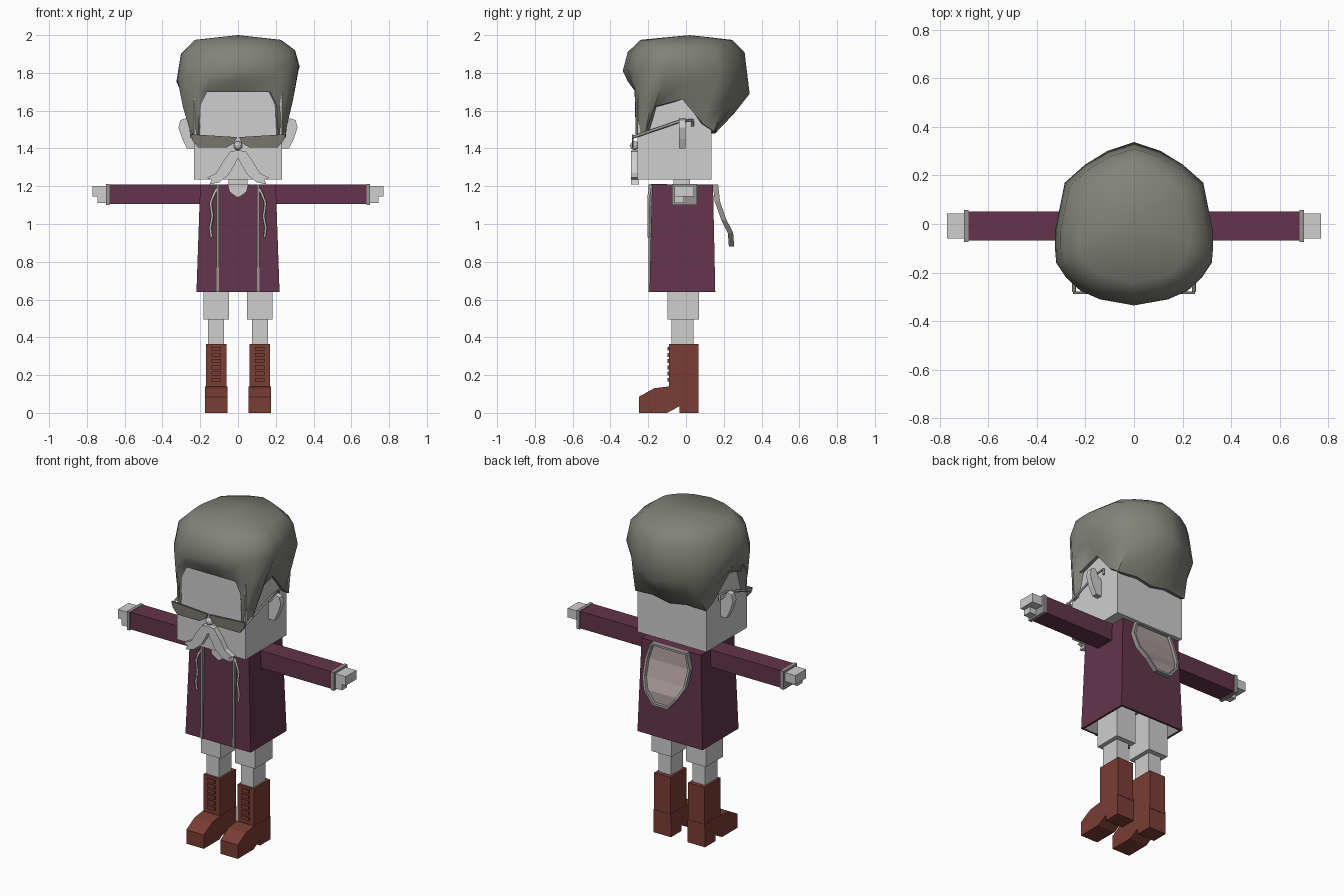
import bpy, bmesh, math
from mathutils import Vector

cube = bpy.data.objects.get("Cube")
if cube:
    bpy.data.objects.remove(cube, do_unlink=True)


def material(name, rgb):
    m = bpy.data.materials.new(name)
    m.use_nodes = True
    m.diffuse_color = (*rgb, 1)
    m.node_tree.nodes["Principled BSDF"].inputs["Base Color"].default_value = (*rgb, 1)
    return m


PALE = material("pale_grey", (.62, .62, .62))
COAT = material("plum_cloth", (.125, .035, .07))
BOOT = material("brown_leather", (.195, .047, .035))
HAIR = material("ash_hair", (.22, .23, .19))
LENS = material("smoked_lens", (.19, .18, .15))
TRIM = material("trim_grey", (.32, .30, .30))
LINING = material("dusty_lining", (.40, .32, .32))


def finish(name, bm, *mats):
    bmesh.ops.recalc_face_normals(bm, faces=bm.faces)
    mesh = bpy.data.meshes.new(name)
    bm.to_mesh(mesh)
    bm.free()
    for m in mats:
        mesh.materials.append(m)
    ob = bpy.data.objects.new(name, mesh)
    bpy.context.collection.objects.link(ob)
    return ob


def box(name, x, y, z, mat):
    bm = bmesh.new()
    bmesh.ops.create_cube(bm, size=1)
    for v in bm.verts:
        v.co = [lo + (c + .5) * (hi - lo) for c, (lo, hi) in zip(v.co, (x, y, z))]
    return finish(name, bm, mat)


def prism(name, pts, axis, lo, hi, mat):
    """Extrude a flat profile along x or y; the profile uses the other two axes."""
    bm = bmesh.new()
    place = (lambda a, b: (lo, a, b)) if axis == "x" else (lambda a, b: (a, lo, b))
    face = bm.faces.new([bm.verts.new(place(*p)) for p in pts])
    out = bmesh.ops.extrude_face_region(bm, geom=[face])["geom"]
    step = Vector((hi - lo, 0, 0) if axis == "x" else (0, hi - lo, 0))
    bmesh.ops.translate(bm, vec=step, verts=[g for g in out if isinstance(g, bmesh.types.BMVert)])
    return finish(name, bm, mat)


def cord(name, pts, radius, mat):
    cu = bpy.data.curves.new(name, "CURVE")
    cu.dimensions = "3D"
    cu.bevel_depth = radius
    cu.bevel_resolution = 0
    cu.use_fill_caps = True
    sp = cu.splines.new("POLY")
    sp.points.add(len(pts) - 1)
    for p, co in zip(sp.points, pts):
        p.co = (*co, 1)
    cu.materials.append(mat)
    ob = bpy.data.objects.new(name, cu)
    bpy.context.collection.objects.link(ob)


def span(s, a, b):
    return tuple(sorted((s * a, s * b)))


# Paired limbs, boots and face parts
FOOT = [(-.25, 0), (-.25, .085), (-.17, .13), (-.09, .14), (.065, .14),
        (.065, 0), (-.035, 0), (-.035, .035), (-.1, 0)]
EAR = [(.22, 1.40), (.27, 1.40), (.295, 1.45), (.315, 1.51), (.305, 1.55),
       (.275, 1.56), (.255, 1.52), (.22, 1.49)]
LENS_SHAPE = [(.005, 1.46), (.25, 1.475), (.24, 1.44), (.21, 1.405), (.06, 1.405), (.02, 1.43)]
MOUSTACHE = [(0, 1.39), (.04, 1.385), (.08, 1.33), (.115, 1.27), (.165, 1.245),
             (.14, 1.235), (.15, 1.21), (.1, 1.22), (.05, 1.26), (.02, 1.31), (0, 1.35)]
for side, s in (("left", 1), ("right", -1)):
    box(side + "_shorts", span(s, .048, .183), (-.098, .07), (.495, .78), PALE)
    box(side + "_shin", span(s, .073, .158), (-.077, .04), (.34, .5), PALE)
    box(side + "_boot_shaft", span(s, .06, .17), (-.09, .065), (.13, .365), BOOT)
    prism(side + "_boot_foot", FOOT, "x", *span(s, .056, .174), BOOT)
    box(side + "_boot_strap", span(s, .057, .173), (-.094, .067), (.125, .14), BOOT)
    for i in range(6):
        z = .165 + i * .033
        box(f"{side}_boot_lace_{i}", span(s, .09, .14), (-.098, -.088), (z, z + .02), BOOT)
    box(side + "_sleeve", span(s, .18, .685), (-.068, .052), (1.105, 1.21), COAT)
    box(side + "_cuff", span(s, .68, .7), (-.074, .057), (1.1, 1.212), TRIM)
    box(side + "_palm", span(s, .69, .77), (-.06, .043), (1.145, 1.2), PALE)
    box(side + "_thumb", span(s, .69, .745), (-.06, -.01), (1.11, 1.147), PALE)
    prism(side + "_ear", [(s * x, z) for x, z in EAR], "y", -.037, -.003, PALE)
    prism(side + "_lens", [(s * x, z) for x, z in LENS_SHAPE], "y", -.287, -.277, LENS)
    cord(side + "_temple", [(s * .246, -.28, 1.46), (s * .25, -.03, 1.545),
                            (s * .25, .035, 1.55), (s * .25, .035, 1.515)], .008, TRIM)
    prism(side + "_moustache", [(s * x, z) for x, z in MOUSTACHE], "y", -.29, -.25, PALE)
    box(side + "_coat_trim", span(s, .1, .114), (-.198, -.175), (.64, 1.21), TRIM)
    cord(side + "_drawstring", [(s * .11, -.19, 1.19), (s * .13, -.197, 1.15), (s * .145, -.198, 1.11),
                                (s * .135, -.198, 1.04), (s * .147, -.198, .98),
                                (s * .14, -.198, .93)], .007, PALE)

# Head, neck and nose
box("head", (-.232, .232), (-.257, .135), (1.235, 1.76), PALE)
box("neck", (-.05, .05), (-.065, .02), (1.15, 1.25), PALE)
prism("neckline", [(-.055, 1.211), (-.045, 1.17), (0, 1.142), (.045, 1.17), (.055, 1.211)],
      "y", -.189, -.1, PALE)
bm = bmesh.new()
bmesh.ops.create_icosphere(bm, subdivisions=2, radius=.024)
bmesh.ops.translate(bm, vec=(0, -.272, 1.415), verts=bm.verts)
finish("nose", bm, PALE)

# Tapered coat, hollow and lined below
bm = bmesh.new()
bmesh.ops.create_cube(bm, size=1)
for v in bm.verts:
    top = v.co.z > 0
    v.co = (v.co.x * (.4 if top else .44),
            (.143 if top else .155) if v.co.y > 0 else (-.18 if top else -.193),
            1.21 if top else .64)
bmesh.ops.recalc_face_normals(bm, faces=bm.faces)
base = min(bm.faces, key=lambda f: f.calc_center_median().z)
bmesh.ops.inset_individual(bm, faces=[base], thickness=.018)
walls = set(bm.faces)
out = bmesh.ops.extrude_face_region(bm, geom=[base])["geom"]
bmesh.ops.translate(bm, vec=(0, 0, .12), verts=[g for g in out if isinstance(g, bmesh.types.BMVert)])
if base.is_valid:
    bm.faces.remove(base)
for f in bm.faces:
    f.material_index = 0 if f in walls else 1
finish("coat", bm, COAT, TRIM)

# Hood hanging down the back, with a sunken lining
HOOD = [(1.21, .12, .17), (1.12, .15, .18), (1.02, .145, .215), (.95, .11, .25), (.88, .05, .255)]
bm = bmesh.new()
rows = [[bm.verts.new((x, y - d, z)) for x, d in ((-w, 0), (w, 0), (w, .028), (-w, .028))]
        for z, w, y in HOOD]
back = []
for a, b in zip(rows, rows[1:]):
    for i in range(4):
        f = bm.faces.new((a[i], a[(i + 1) % 4], b[(i + 1) % 4], b[i]))
        if i == 0:
            back.append(f)
bm.faces.new(rows[0])
bm.faces.new(rows[-1])
bmesh.ops.recalc_face_normals(bm, faces=bm.faces)
bmesh.ops.inset_region(bm, faces=back, thickness=.014)
bmesh.ops.inset_region(bm, faces=back, thickness=.004, depth=-.016)
for f in back:
    f.material_index = 1
finish("hood", bm, TRIM, LINING)

# Swept hair: each column is widest point (x, y, z) and lower edge (x, y, z)
COLUMNS = [(0, -.335, 1.81, 0, -.268, 1.70), (.14, -.31, 1.81, .17, -.268, 1.70),
           (.22, -.275, 1.81, .205, -.268, 1.63), (.28, -.22, 1.81, .212, -.266, 1.46),
           (.32, -.16, 1.8, .25, -.215, 1.48), (.325, -.1, 1.8, .25, -.17, 1.62),
           (.325, -.03, 1.79, .25, -.02, 1.66), (.285, .17, 1.76, .25, .09, 1.53),
           (.2, .245, 1.74, .24, .148, 1.49), (.11, .3, 1.71, .11, .155, 1.5),
           (0, .337, 1.69, 0, .155, 1.48)]
full = COLUMNS + [(-c[0], *c[1:3], -c[3], *c[4:]) for c in COLUMNS[-2:0:-1]]
bm = bmesh.new()
rings = [[] for _ in range(6)]
for x, y, z, bx, by, bz in full:
    z += .12 * x
    mid = .55 if by > .05 else .6
    spots = [(bx * .85, by * .85, bz), (bx, by, bz),
             (bx + (x - bx) * mid, by + (y - by) * mid, bz + (z - bz) * .5),
             (x, y, z), (x * .93, y * .92, 1.91 + .03 * x), (x * .7, y * .72, 1.975)]
    for ring, p in zip(rings, spots):
        ring.append(bm.verts.new(p))
n = len(full)
for lo, hi in zip(rings, rings[1:]):
    for i in range(n):
        bm.faces.new((lo[i], lo[(i + 1) % n], hi[(i + 1) % n], hi[i]))
crown = bm.verts.new((0, .02, 2))
for i in range(n):
    bm.faces.new((rings[-1][i], rings[-1][(i + 1) % n], crown))
hair = finish("hair", bm, HAIR)
bpy.ops.object.select_all(action="DESELECT")
hair.select_set(True)
bpy.context.view_layer.objects.active = hair
bpy.ops.object.shade_smooth_by_angle(angle=math.radians(50))
